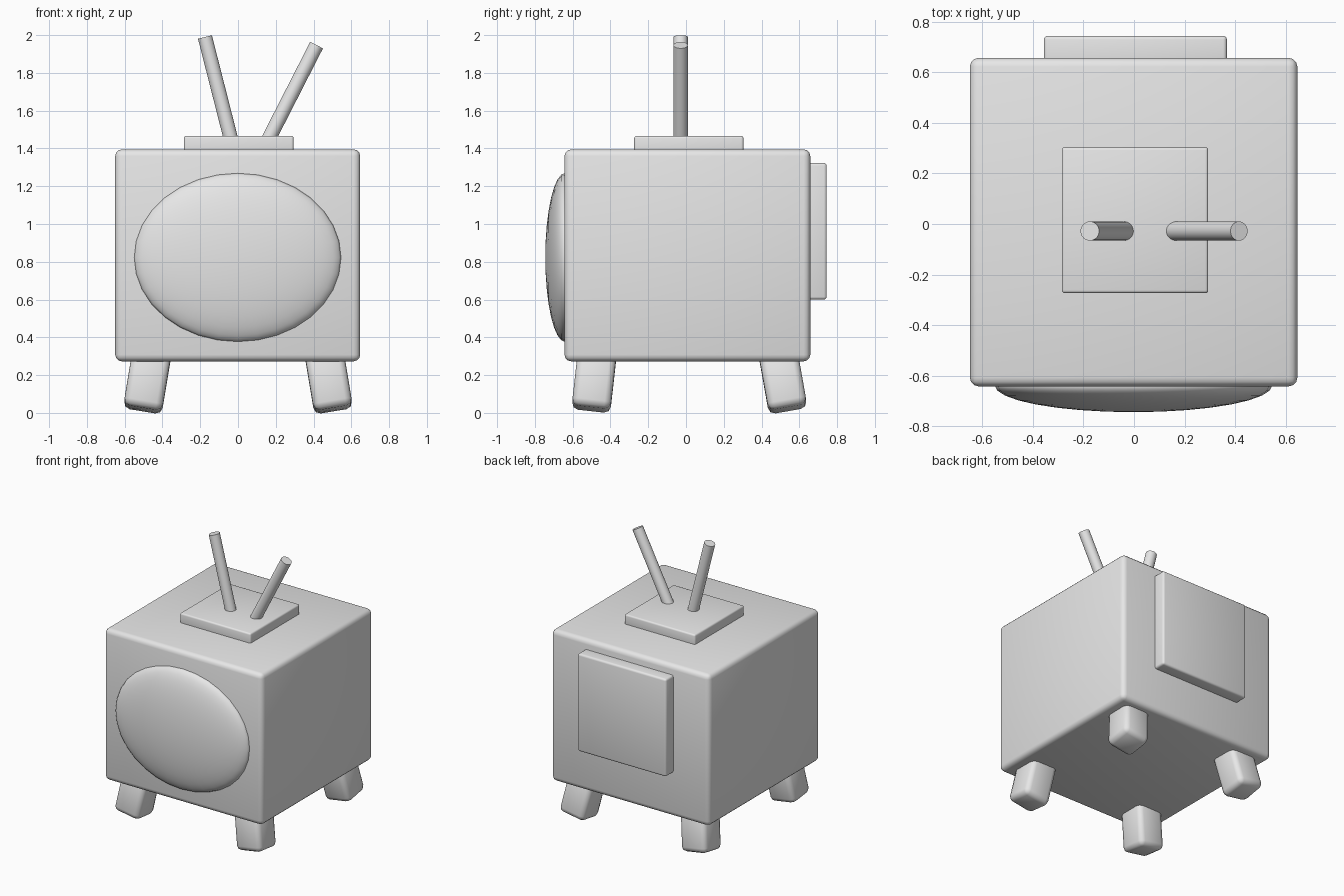
import bpy
from mathutils import Vector

if "Cube" in bpy.data.objects:
    bpy.data.objects.remove(bpy.data.objects["Cube"], do_unlink=True)

grey = bpy.data.materials.new("plain_light_grey")
grey.use_nodes = True
COLOUR = (0.8, 0.8, 0.8, 1)
grey.diffuse_color = COLOUR
grey.node_tree.nodes["Principled BSDF"].inputs["Base Color"].default_value = COLOUR


def finish(name):
    obj = bpy.context.object
    obj.name = name
    obj.data.materials.append(grey)
    return obj


def rounded_box(name, low, high, bevel, segments=3):
    """Box between two corners, with softened edges."""
    low, high = Vector(low), Vector(high)
    bpy.ops.mesh.primitive_cube_add(size=1, location=(low + high) / 2)
    obj = finish(name)
    obj.scale = high - low
    bpy.ops.object.transform_apply(location=False, rotation=False, scale=True)
    bpy.ops.object.shade_smooth()
    mod = obj.modifiers.new("soft_edges", "BEVEL")
    mod.width = bevel
    mod.segments = segments
    return obj


def antenna(name, base, tip, radius=0.038):
    base, tip = Vector(base), Vector(tip)
    axis = tip - base
    bpy.ops.mesh.primitive_cylinder_add(
        vertices=32, radius=radius, depth=axis.length, location=(base + tip) / 2,
        rotation=axis.to_track_quat("Z", "Y").to_euler())
    finish(name)
    bpy.ops.object.shade_smooth_by_angle()


# Cabinet, rear housing and antenna base
rounded_box("cabinet", (-0.65, -0.643, 0.273), (0.647, 0.658, 1.395), 0.035)
rounded_box("back_panel", (-0.357, 0.6, 0.6), (0.368, 0.745, 1.323), 0.015)
rounded_box("antenna_base", (-0.286, -0.274, 1.36), (0.294, 0.304, 1.466), 0.012)

# Bulging oval screen, its pole facing forward
bpy.ops.mesh.primitive_uv_sphere_add(
    segments=32, ring_count=16, radius=1, location=(-0.002, -0.64, 0.823),
    rotation=(1.5708, 0, 0))
screen = finish("screen")
screen.scale = (0.549, 0.447, 0.105)
bpy.ops.object.shade_smooth()

# Two splayed antennas
antenna("right_antenna", (-0.03, -0.028, 1.42), (-0.175, -0.028, 1.99))
antenna("left_antenna", (0.147, -0.028, 1.42), (0.416, -0.028, 1.947))

# Four stubby legs leaning outward
for side, x in (("right", -1), ("left", 1)):
    for end, foot_y, top_y in (("front", -0.503, -0.467), ("back", 0.54, 0.483)):
        foot = Vector((x * 0.505, foot_y, 0.02))
        axis = Vector((x * 0.452, top_y, 0.34)) - foot
        leg = rounded_box(f"{end}_{side}_leg", (-0.103, -0.103, 0),
                          (0.103, 0.103, axis.length), 0.035, 2)
        leg.rotation_euler = (Vector((0, 0, 1)).rotation_difference(axis)).to_euler()
        leg.location = foot + axis / 2
